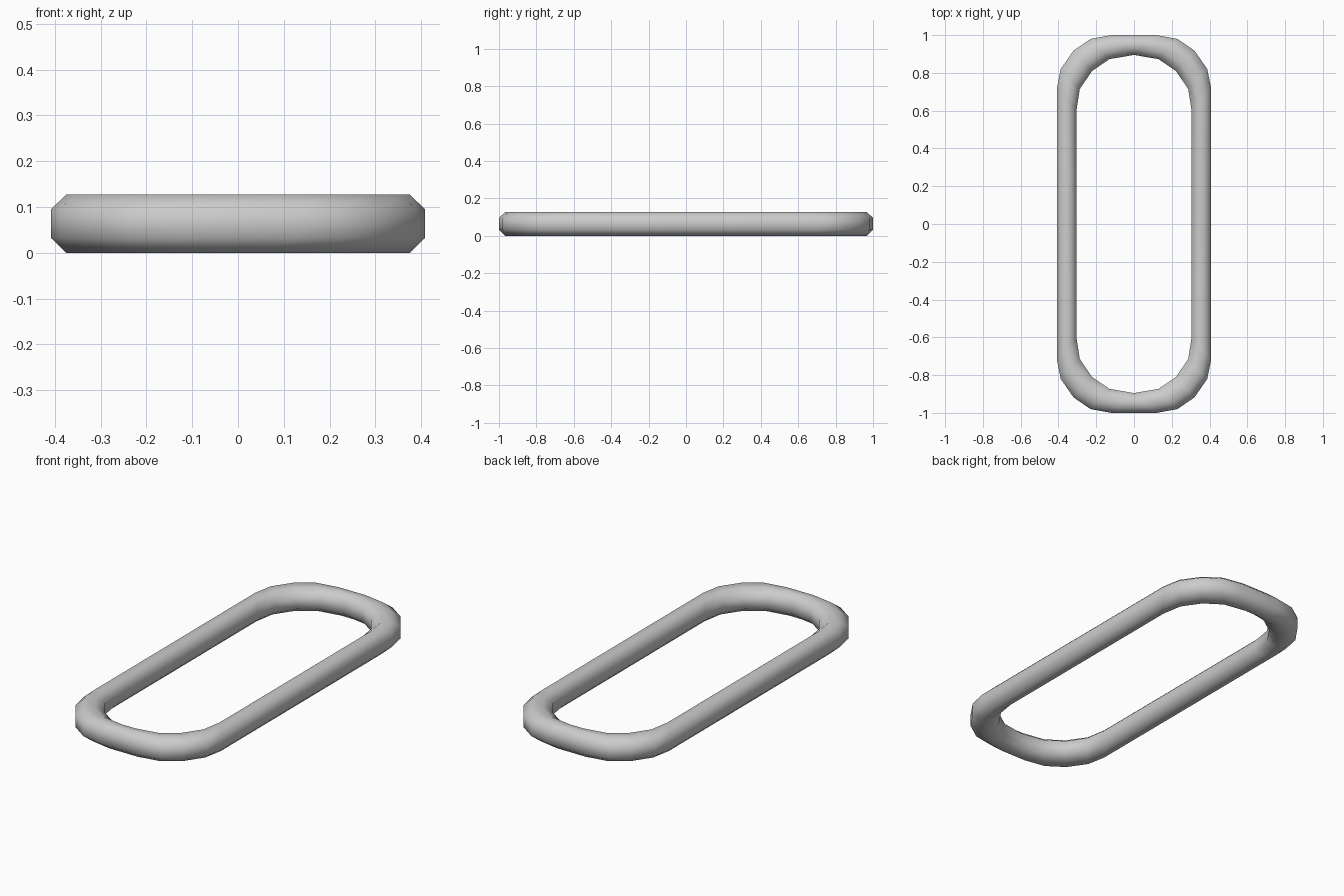
import bpy, bmesh

if "Cube" in bpy.data.objects:
    bpy.data.objects.remove(bpy.data.objects["Cube"])

# Quarter outline from the long side round to the end: inner and outer edge
INNER = [(0.305, 0.60), (0.287, 0.715), (0.222, 0.81), (0.13, 0.873), (0.0, 0.895)]
OUTER = [(0.408, 0.72), (0.388, 0.82), (0.32, 0.918), (0.23, 0.98), (0.12, 1.0)]
# Chamfered cross-section: (fraction from inner to outer edge, height)
SECTION = [(0.0, 0.032), (0.32, 0.0), (0.68, 0.0), (1.0, 0.032),
           (1.0, 0.096), (0.68, 0.127), (0.32, 0.127), (0.0, 0.096)]

# Full loop of stations, mirrored into the four quadrants
quarter = list(zip(INNER, OUTER))
stations = []
for sx, sy, step in ((1, 1, 1), (-1, 1, -1), (-1, -1, 1), (1, -1, -1)):
    for (ix, iy), (ox, oy) in quarter[::step]:
        stations.append(((sx * ix, sy * iy), (sx * ox, sy * oy)))

# Sweep the section around the loop
bm = bmesh.new()
rings = [[bm.verts.new((i[0] + (o[0] - i[0]) * u, i[1] + (o[1] - i[1]) * u, z))
          for u, z in SECTION] for i, o in stations]
n = len(SECTION)
for a, b in zip(rings, rings[1:] + rings[:1]):
    for k in range(n):
        m = (k + 1) % n
        bm.faces.new((a[k], a[m], b[m], b[k]))
bmesh.ops.remove_doubles(bm, verts=bm.verts, dist=0.0005)
bmesh.ops.recalc_face_normals(bm, faces=bm.faces)
for f in bm.faces:
    f.smooth = True

mesh = bpy.data.meshes.new("oblong_ring")
bm.to_mesh(mesh)
bm.free()
ring = bpy.data.objects.new("oblong_ring", mesh)
bpy.context.collection.objects.link(ring)
